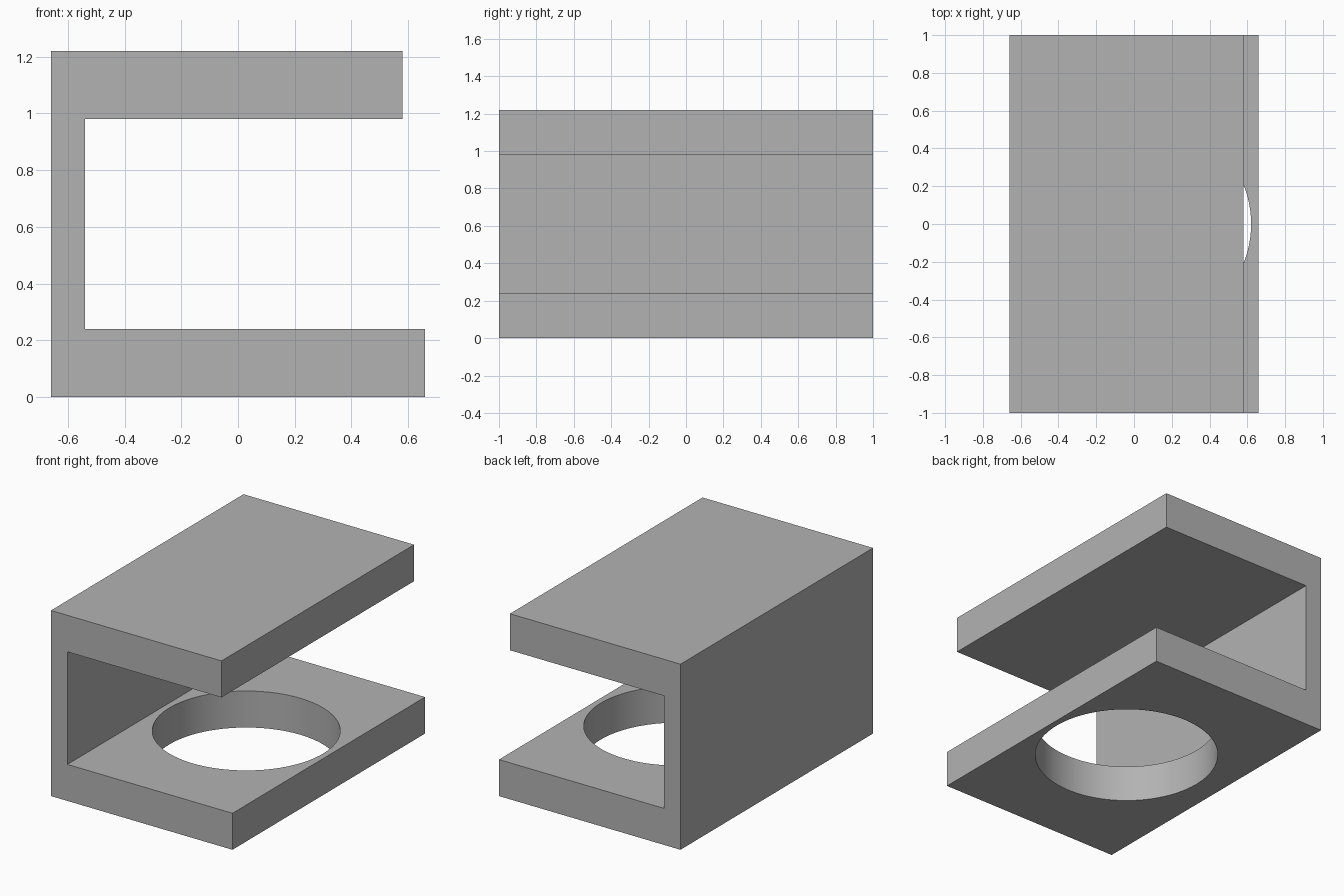
import bpy
import bmesh
from mathutils import Matrix

cube = bpy.data.objects.get("Cube")
if cube:
    bpy.data.objects.remove(cube, do_unlink=True)

# Single grey material
grey = bpy.data.materials.new("plain grey")
grey.use_nodes = True
colour = (0.45, 0.45, 0.45, 1)
grey.diffuse_color = colour
grey.node_tree.nodes["Principled BSDF"].inputs["Base Color"].default_value = colour


def add_object(name, bm):
    bmesh.ops.recalc_face_normals(bm, faces=bm.faces)
    mesh = bpy.data.meshes.new(name)
    bm.to_mesh(mesh)
    bm.free()
    mesh.materials.append(grey)
    obj = bpy.data.objects.new(name, mesh)
    bpy.context.collection.objects.link(obj)
    return obj


# C-shaped bracket: side profile (x, z) extruded along y
profile = [(-0.66, 0), (0.66, 0), (0.66, 0.24), (-0.54, 0.24),
           (-0.54, 0.98), (0.58, 0.98), (0.58, 1.22), (-0.66, 1.22)]
bm = bmesh.new()
face = bm.faces.new([bm.verts.new((x, -1, z)) for x, z in profile])
side = bmesh.ops.extrude_face_region(bm, geom=[face])["geom"]
bmesh.ops.translate(bm, vec=(0, 2, 0),
                    verts=[v for v in side if isinstance(v, bmesh.types.BMVert)])
bracket = add_object("bracket", bm)

# Round hole through the lower plate
bm = bmesh.new()
bmesh.ops.create_cone(bm, cap_ends=True, segments=96, radius1=0.56, radius2=0.56,
                      depth=0.5, matrix=Matrix.Translation((0.06, 0, 0.12)))
cutter = add_object("hole_cutter", bm)
cutter.hide_render = True

cut = bracket.modifiers.new("hole", "BOOLEAN")
cut.operation = "DIFFERENCE"
cut.solver = "EXACT"
cut.object = cutter
bpy.ops.object.select_all(action="DESELECT")
bracket.select_set(True)
bpy.context.view_layer.objects.active = bracket
bpy.ops.object.modifier_apply(modifier=cut.name)
bpy.data.objects.remove(cutter, do_unlink=True)

# Smooth hole wall, crisp edges
bpy.ops.object.shade_smooth_by_angle(angle=0.5)
